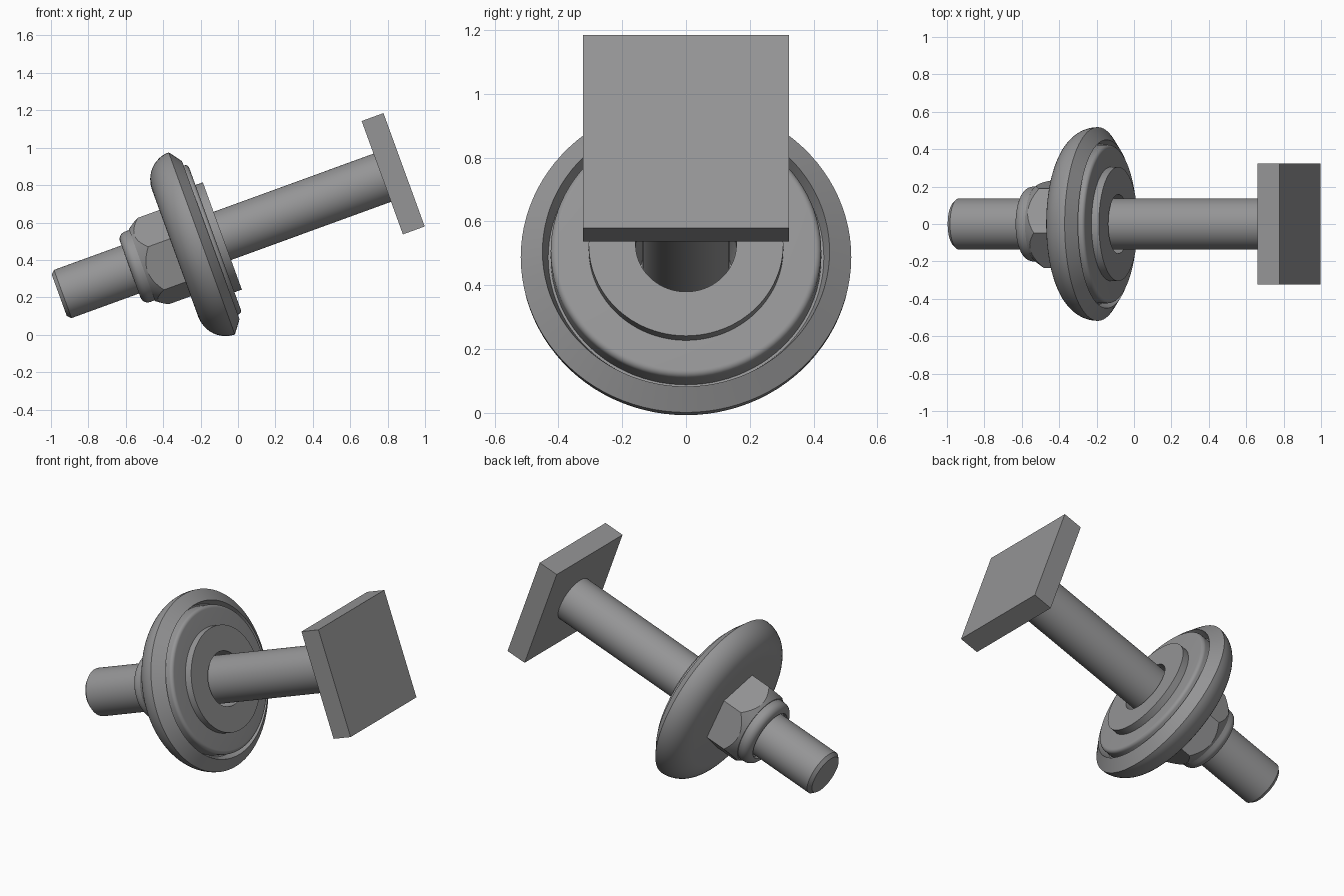
import bpy, bmesh
from math import cos, sin, pi, radians
from mathutils import Matrix, Vector

cube = bpy.data.objects.get("Cube")
if cube:
    bpy.data.objects.remove(cube, do_unlink=True)

# Single steel colour
STEEL = (0.30, 0.30, 0.305, 1)
steel = bpy.data.materials.new("steel_grey")
steel.use_nodes = True
steel.diffuse_color = STEEL
steel.node_tree.nodes["Principled BSDF"].inputs["Base Color"].default_value = STEEL

# Bolt frame: local z runs along the bolt towards its head, local x is upwards
TILT = radians(20)
along = Vector((cos(TILT), 0, sin(TILT)))
up = Vector((-sin(TILT), 0, cos(TILT)))
frame = Matrix((up, (0, -1, 0), along)).transposed().to_4x4()
frame.translation = up * 0.525


def finish(name, bm, smooth=True):
    """Turn a bmesh into an object in the bolt frame."""
    bmesh.ops.recalc_face_normals(bm, faces=bm.faces)
    mesh = bpy.data.meshes.new(name)
    bm.to_mesh(mesh)
    bm.free()
    mesh.materials.append(steel)
    obj = bpy.data.objects.new(name, mesh)
    bpy.context.collection.objects.link(obj)
    obj.matrix_world = frame
    if smooth:
        shade(obj)
    return obj


def shade(obj):
    bpy.ops.object.select_all(action='DESELECT')
    obj.select_set(True)
    bpy.context.view_layer.objects.active = obj
    bpy.ops.object.shade_smooth_by_angle(angle=radians(25))


def arc(center, radii, start, end, steps=8):
    """Elliptic arc of (radius, height) points."""
    angles = [radians(start + (end - start) * i / steps) for i in range(steps + 1)]
    return [(center[0] + radii[0] * cos(a), center[1] + radii[1] * sin(a)) for a in angles]


def lathe(name, profile, sides=96, turn=0, closed=False, smooth=True):
    """Revolve (radius, height) points; open profiles start and end on the axis."""
    bm = bmesh.new()
    rings = []
    for r, h in profile:
        if r == 0:
            rings.append([bm.verts.new((0, 0, h))] * sides)
        else:
            angles = [turn + 2 * pi * i / sides for i in range(sides)]
            rings.append([bm.verts.new((r * cos(a), r * sin(a), h)) for a in angles])
    pairs = list(zip(rings, rings[1:]))
    if closed:
        pairs.append((rings[-1], rings[0]))
    for low, high in pairs:
        for i in range(sides):
            j = (i + 1) % sides
            quad = dict.fromkeys((low[i], low[j], high[j], high[i]))
            bm.faces.new(list(quad))
    return finish(name, bm, smooth)


# Square bolt head
bm = bmesh.new()
bmesh.ops.create_cube(bm, size=1)
bmesh.ops.scale(bm, vec=(0.645, 0.645, 0.124), verts=bm.verts)
bmesh.ops.translate(bm, vec=(0, 0, 1.074), verts=bm.verts)
finish("square_head", bm, smooth=False)

# Shank with a chamfered tip
lathe("shank", [(0, -0.826), (0.118, -0.826), (0.137, -0.806), (0.137, 1.015), (0, 1.015)])

# Domed cup with a tapered front lip and a groove behind it
lathe("domed_cup",
      [(0.14, -0.167)] + arc((0.36, -0.015), (0.158, 0.152), -90, 0, 12)
      + [(0.45, 0.036), (0.432, -0.02), (0.16, -0.02)], closed=True)

# Sealing disc with a rounded edge
lathe("sealing_disc",
      [(0.16, -0.03), (0.424, -0.03)] + arc((0.404, 0.04), (0.02, 0.02), 0, 90, 6)
      + [(0.16, 0.06)], closed=True)

# Flat washer
lathe("washer", [(0.158, 0.05), (0.305, 0.05), (0.305, 0.102), (0.158, 0.102)], closed=True)

# Hex nut, its outer corners trimmed by a cone
nut = lathe("hex_nut", [(0, -0.365), (0.25, -0.365), (0.25, -0.15), (0, -0.15)],
            sides=6, turn=radians(11), smooth=False)
cone = lathe("nut_trim_cone", [(0, -0.355), (0.205, -0.355), (0.275, -0.254),
                               (0.275, -0.1), (0, -0.1)])
cone.hide_render = True
trim = nut.modifiers.new("corner_trim", 'BOOLEAN')
trim.operation = 'INTERSECT'
trim.solver = 'EXACT'
trim.object = cone
bpy.context.view_layer.update()
bpy.context.view_layer.objects.active = nut
bpy.ops.object.modifier_apply(modifier=trim.name)
bpy.data.objects.remove(cone, do_unlink=True)
shade(nut)

# Rounded locking collar on the nut
lathe("nut_collar",
      [(0.13, -0.34), (0.2, -0.34)] + arc((0.16, -0.38), (0.04, 0.042), 0, -90, 8)
      + [(0.15, -0.422), (0.15, -0.4), (0.13, -0.4)], closed=True)
